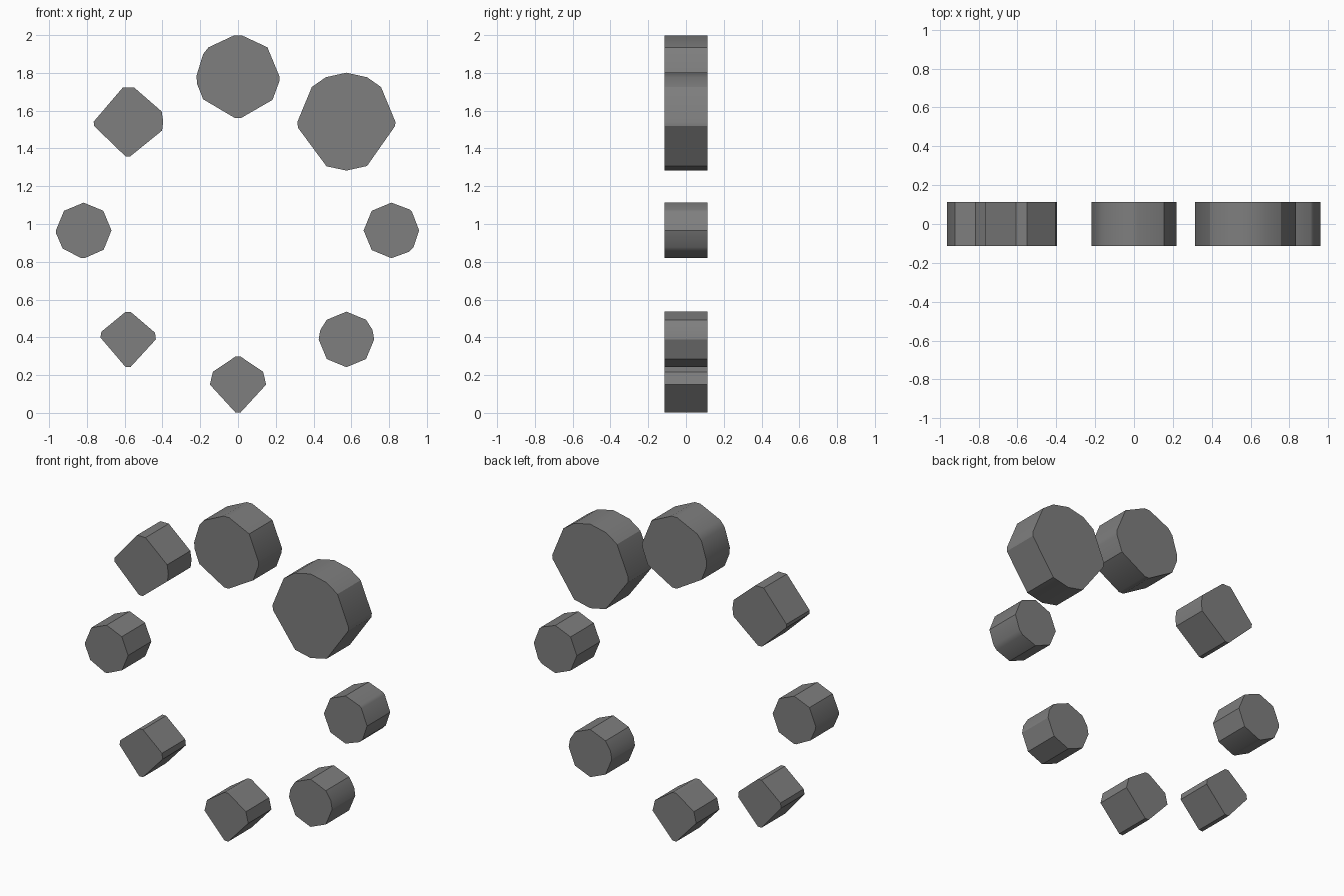
import bpy, bmesh, math

if "Cube" in bpy.data.objects:
    bpy.data.objects.remove(bpy.data.objects["Cube"])

# One flat grey for the whole spinner
grey = bpy.data.materials.new("mid grey")
grey.diffuse_color = (0.21, 0.21, 0.21, 1)
grey.use_nodes = True
grey.node_tree.nodes["Principled BSDF"].inputs["Base Color"].default_value = grey.diffuse_color

HALF_DEPTH = 0.113


def make_dot(name, cx, cz, radius, angles):
    """Extrude a faceted disc whose corners sit on a circle at the given angles."""
    bm = bmesh.new()
    ring = [bm.verts.new((cx + radius * math.cos(math.radians(a)), -HALF_DEPTH,
                          cz + radius * math.sin(math.radians(a)))) for a in angles]
    face = bm.faces.new(ring)
    out = bmesh.ops.extrude_face_region(bm, geom=[face], use_keep_orig=True)
    moved = [v for v in out["geom"] if isinstance(v, bmesh.types.BMVert)]
    bmesh.ops.translate(bm, verts=moved, vec=(0, 2 * HALF_DEPTH, 0))
    bmesh.ops.recalc_face_normals(bm, faces=bm.faces)
    mesh = bpy.data.meshes.new(name)
    bm.to_mesh(mesh)
    bm.free()
    mesh.materials.append(grey)
    obj = bpy.data.objects.new(name, mesh)
    bpy.context.collection.objects.link(obj)
    bpy.context.view_layer.objects.active = obj
    obj.select_set(True)
    bpy.ops.object.shade_smooth_by_angle(angle=math.radians(30))
    obj.select_set(False)


# Ring of dots: name, centre x, centre z, radius, corner angles
S = 0.147
dots = [
    ("top_dot", 0.0, 1.78, 0.22,
     (0, 45, 85, 95, 135, 147, 179, 190, 213, 266, 274, 326, 353)),
    ("upper_right_dot", 0.574, 1.542, 0.259,
     (0, 45, 65, 90, 115, 135, 180, 187, 246, 270, 295, 355)),
    ("right_dot", 0.812, 0.966, S,
     (0, 42, 49, 90, 135, 180, 225, 270, 310, 323)),
    ("lower_right_dot", 0.574, 0.389, S,
     (0, 20, 45, 90, 135, 160, 180, 225, 270, 315)),
    ("bottom_dot", 0.0, 0.15, 0.149,
     (0, 27, 85, 95, 153, 180, 265, 275)),
    ("lower_left_dot", -0.582, 0.389, S,
     (0, 14, 85, 95, 164, 176, 265, 275)),
    ("left_dot", -0.817, 0.966, S,
     (0, 45, 90, 135, 180, 186, 221, 265, 272, 316)),
    ("upper_left_dot", -0.58, 1.542, 0.184,
     (0, 17, 81, 99, 180, 187, 265, 273, 345)),
]
for d in dots:
    make_dot(*d)
